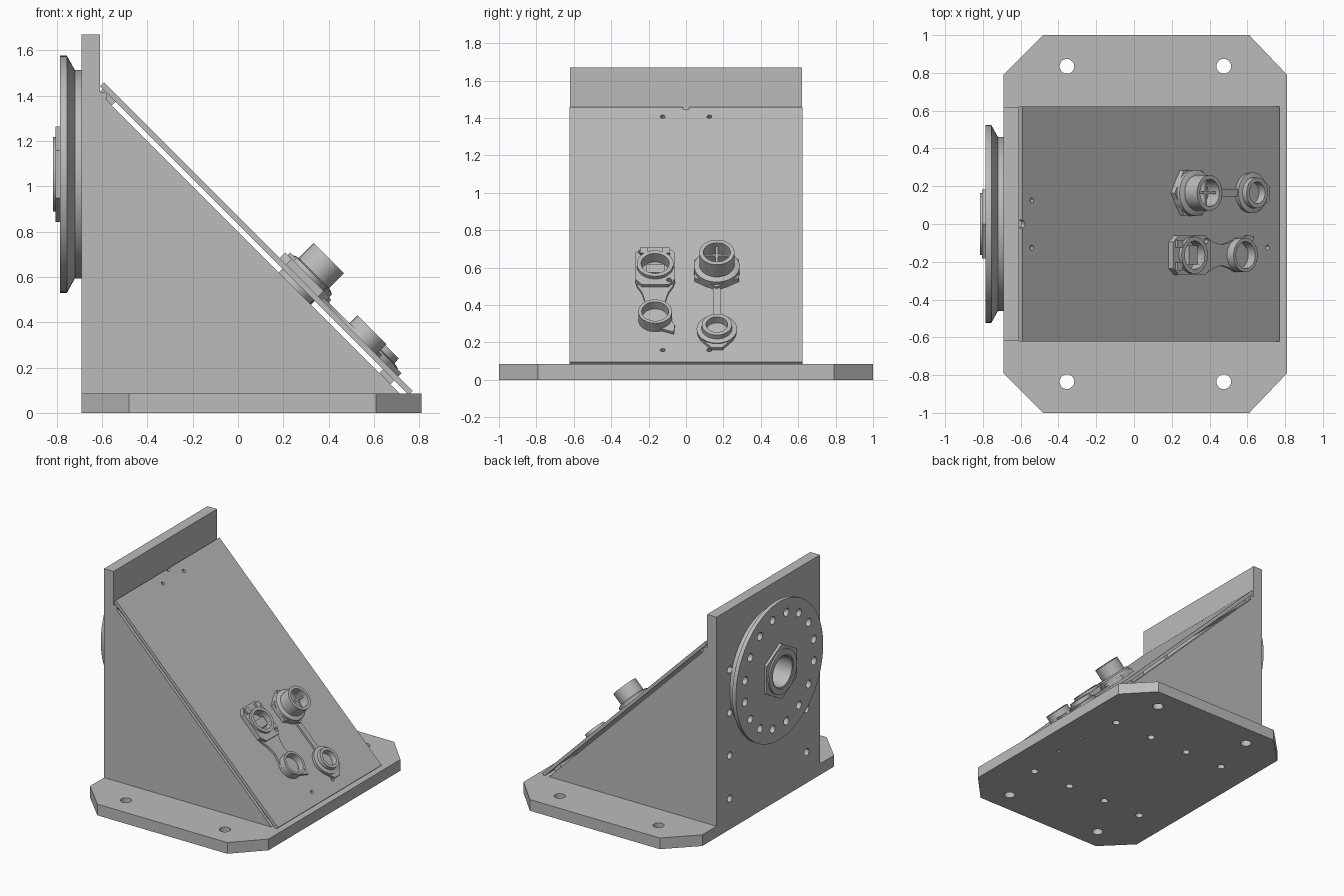
import bpy, bmesh
from math import cos, sin, pi, sqrt
from mathutils import Matrix, Vector

old = bpy.data.objects.get("Cube")
if old:
    bpy.data.objects.remove(old, do_unlink=True)

metal = bpy.data.materials.new("grey_metal")
metal.use_nodes = True
GREY = (0.5, 0.5, 0.5, 1)
metal.diffuse_color = GREY
metal.node_tree.nodes["Principled BSDF"].inputs["Base Color"].default_value = GREY


def frame(x, y, z, origin):
    m = Matrix((x, y, z)).transposed().to_4x4()
    m.translation = Vector(origin)
    return m


S = sqrt(0.5)
WORLD = Matrix()
SIDE = frame((1, 0, 0), (0, 0, 1), (0, -1, 0), (0, 0, 0))
LID = frame((S, 0, -S), (0, 1, 0), (S, 0, S), (0, 0, 0.867))
BACK = frame((0, 1, 0), (0, 0, -1), (-1, 0, 0), (-0.69, 0, 1.053))


def finish(name, bm, m):
    bmesh.ops.recalc_face_normals(bm, faces=bm.faces)
    bm.transform(m)
    me = bpy.data.meshes.new(name)
    bm.to_mesh(me)
    bm.free()
    me.materials.append(metal)
    ob = bpy.data.objects.new(name, me)
    bpy.context.collection.objects.link(ob)
    return ob


def prism(name, pts, lo, hi, m=WORLD):
    """Extrude an outline between two local heights."""
    bm = bmesh.new()
    face = bm.faces.new([bm.verts.new((a, b, lo)) for a, b in pts])
    out = bmesh.ops.extrude_face_region(bm, geom=[face])
    tops = [v for v in out["geom"] if isinstance(v, bmesh.types.BMVert)]
    bmesh.ops.translate(bm, verts=tops, vec=(0, 0, hi - lo))
    return finish(name, bm, m)


def rect(a0, a1, b0, b1):
    return [(a0, b0), (a1, b0), (a1, b1), (a0, b1)]


def ngon(n, r, a=0, b=0, turn=0):
    return [(a + r * cos(turn + 2 * pi * i / n), b + r * sin(turn + 2 * pi * i / n)) for i in range(n)]


def lathe(name, profile, m, a=0, b=0, n=48):
    """Spin a closed (radius, height) outline into a ring."""
    bm = bmesh.new()
    rings = [[bm.verts.new((a + x, b + y, h)) for x, y in ngon(n, r)] for r, h in profile]
    for j in range(len(rings)):
        p, q = rings[j - 1], rings[j]
        for i in range(n):
            k = (i + 1) % n
            bm.faces.new((p[i], p[k], q[k], q[i]))
    return finish(name, bm, m)


def tube(name, inner, outer, lo, hi, m, a=0, b=0):
    return lathe(name, [(inner, lo), (outer, lo), (outer, hi), (inner, hi)], m, a, b)


def drill(ob, spots, r, lo, hi, m=WORLD, n=20):
    """Cut round holes through a part."""
    for a, b in spots:
        cutter = prism("hole_cutter", ngon(n, r, a, b), lo, hi, m)
        mod = ob.modifiers.new("hole", 'BOOLEAN')
        mod.operation, mod.solver, mod.object = 'DIFFERENCE', 'EXACT', cutter
        bpy.context.view_layer.objects.active = ob
        bpy.ops.object.modifier_apply(modifier=mod.name)
        bpy.data.objects.remove(cutter, do_unlink=True)


# Base plate with clipped corners and bolt holes
base = prism("base_plate", [(-0.48, -1), (0.61, -1), (0.81, -0.79), (0.81, 0.79),
                            (0.61, 1), (-0.48, 1), (-0.69, 0.79), (-0.69, -0.79)], 0, 0.085)
drill(base, [(x, y) for x in (-0.355, 0.475) for y in (-0.835, 0.835)], 0.039, -1, 1)
drill(base, [(0.06 + 0.33 * (i - 1.5), y) for i in range(4) for y in (-0.46, 0.46)], 0.027, -0.1, 0.1)
drill(base, [(0.61, -0.12), (0.61, 0.12)], 0.012, -0.1, 0.1)

# Upright back plate
upright = prism("back_plate", rect(-0.62, 0.62, -0.617, 0.968), -0.08, 0, BACK)
drill(upright, [(y, 0.818 - 0.326 * i) for i in range(4) for y in (-0.46, 0.46)], 0.027, -0.2, 0.2, BACK)
drill(upright, [(0, 0)], 0.125, -0.2, 0.2, BACK, 48)

# Folded sheet side walls with inner flanges
slope = 0.80
for side, s in (("left", 1), ("right", -1)):
    def span(y0, y1):
        return sorted((-s * y0, -s * y1))
    prism(side + "_wall", [(-0.61, 0.085), (slope - 0.085, 0.085), (-0.61, slope + 0.61)], *span(0.59, 0.62), SIDE)
    prism(side + "_floor_flange", rect(-0.6, 0.68, 0.085, 0.11), *span(0.35, 0.59), SIDE)
    prism(side + "_back_flange", rect(-0.61, -0.585, 0.11, 1.37), *span(0.35, 0.59), SIDE)
    prism(side + "_slope_flange", [(-0.6, 1.4), (-0.6, 1.365), (0.66, 0.105), (0.695, 0.105)],
          *span(0.5, 0.59), SIDE)

# Sloping lid with spacer strips beneath its ends
lid = prism("sloping_lid", rect(-0.836, 1.09, -0.622, 0.622), -0.024, 0, LID)
drill(lid, [(u, y) for u in (-0.765, 1.0) for y in (-0.125, 0.125)], 0.013, -0.1, 0.1, LID)
drill(lid, [(-0.836, 0)], 0.02, -0.1, 0.1, LID)
drill(lid, [(0.414, 0.165), (0.40, -0.165)], 0.075, -0.1, 0.1, LID, 32)
for name, u0, u1 in (("upper", -0.82, -0.74), ("lower", 0.93, 1.0)):
    prism(name + "_lid_spacer", rect(u0, u1, -0.6, 0.6), -0.047, -0.024, LID)
prism("upper_wall_lip", rect(-0.61, -0.58, 1.385, 1.415), -0.62, 0.62, SIDE)

# Grooved mounting disc with a ring of bolt holes
disc = lathe("mounting_disc", [(0.125, 0), (0.46, 0), (0.46, 0.03), (0.523, 0.065),
                               (0.523, 0.095), (0.125, 0.095)], BACK, n=96)
drill(disc, ngon(16, 0.42, turn=pi / 16), 0.03, -0.02, 0.2, BACK)

# Hexagonal gland nut in the middle of the disc
nut = prism("gland_nut", ngon(6, 0.21, turn=pi / 2), 0.095, 0.115, BACK)
drill(nut, [(0, 0)], 0.125, 0, 0.2, BACK, 48)
tube("gland_collar", 0.125, 0.165, 0.1, 0.126, BACK)
tube("gland_sleeve", 0.115, 0.125, -0.08, 0.12, BACK)

# Round socket with hexagonal flange
au, av = 0.414, 0.165
hexa = prism("round_socket_flange", ngon(6, 0.138, au, av), 0, 0.03, LID)
drill(hexa, [(au, av)], 0.07, -0.1, 0.2, LID, 32)
lathe("round_socket_body", [(0.07, -0.12), (0.09, -0.12), (0.09, 0), (0.122, 0), (0.122, 0.05), (0.105, 0.058),
                            (0.094, 0.06), (0.094, 0.153), (0.072, 0.153)], LID, au, av)
prism("round_socket_floor", ngon(32, 0.075, au, av), -0.12, 0.07, LID)
prism("round_socket_key_a", rect(au - 0.07, au + 0.07, av - 0.006, av + 0.006), 0.06, 0.125, LID)
prism("round_socket_key_b", rect(au - 0.006, au + 0.006, av - 0.07, av + 0.07), 0.06, 0.125, LID)

# Tethered cap of the round socket
cu = 0.865
prism("round_cap_tether", rect(au + 0.1, cu - 0.09, av - 0.02, av + 0.02), 0, 0.015, LID)
lathe("round_cap", [(0.055, 0.008), (0.105, 0), (0.108, 0.025), (0.082, 0.03), (0.08, 0.058), (0.058, 0.058)],
      LID, cu, av)
prism("round_cap_floor", ngon(32, 0.06, cu, av), 0, 0.015, LID)
prism("round_cap_tab", [(cu + 0.06, av - 0.09), (cu + 0.135, av - 0.03), (cu + 0.135, av + 0.03),
                        (cu + 0.06, av + 0.09)], 0, 0.02, LID)

# Square data socket
bu, bv = 0.40, -0.165
plate = prism("square_socket_flange", [(bu + a, bv + b) for a, b in
              ((-0.14, -0.07), (-0.1, -0.105), (0.1, -0.105), (0.14, -0.07),
               (0.14, 0.07), (0.1, 0.105), (-0.1, 0.105), (-0.14, 0.07))], 0, 0.035, LID)
drill(plate, [(bu, bv)], 0.075, -0.1, 0.2, LID, 32)
drill(plate, [(bu - 0.105, bv - 0.075), (bu + 0.105, bv + 0.075)], 0.014, -0.1, 0.2, LID)
tube("square_socket_ring", 0.075, 0.098, -0.12, 0.055, LID, bu, bv)
prism("square_socket_floor", ngon(32, 0.076, bu, bv), -0.12, -0.01, LID)
prism("square_socket_block", rect(bu - 0.02, bu + 0.045, bv - 0.05, bv + 0.05), -0.01, 0.03, LID)
for s in (-1, 1):
    prism("socket_latch", rect(bu - 0.125, bu - 0.085, bv + s * 0.06 - 0.02, bv + s * 0.06 + 0.02), 0.035, 0.05, LID)

# Waisted tether and cap of the data socket
du = 0.772
half = [(bu + 0.12, 0.1), (bu + 0.18, 0.07), (bu + 0.24, 0.055), (du - 0.08, 0.065), (du - 0.02, 0.09)]
prism("square_cap_tether", [(u, bv + w) for u, w in half] + [(u, bv - w) for u, w in reversed(half)], 0, 0.015, LID)
lathe("square_cap", [(0.068, 0.01), (0.09, 0), (0.09, 0.064), (0.072, 0.064)], LID, du, bv)
prism("square_cap_floor", ngon(32, 0.075, du, bv), 0, 0.015, LID)
prism("square_cap_tab", [(du, bv + 0.08), (du + 0.06, bv + 0.105), (du + 0.11, bv + 0.1), (du + 0.08, bv + 0.02)],
      0, 0.018, LID)

# Smooth the round surfaces, keep edges sharp
bpy.ops.object.select_all(action='DESELECT')
for ob in bpy.context.collection.objects:
    if ob.type == 'MESH' and metal.name in ob.data.materials:
        ob.select_set(True)
        bpy.context.view_layer.objects.active = ob
bpy.ops.object.shade_smooth_by_angle(angle=pi / 6)
